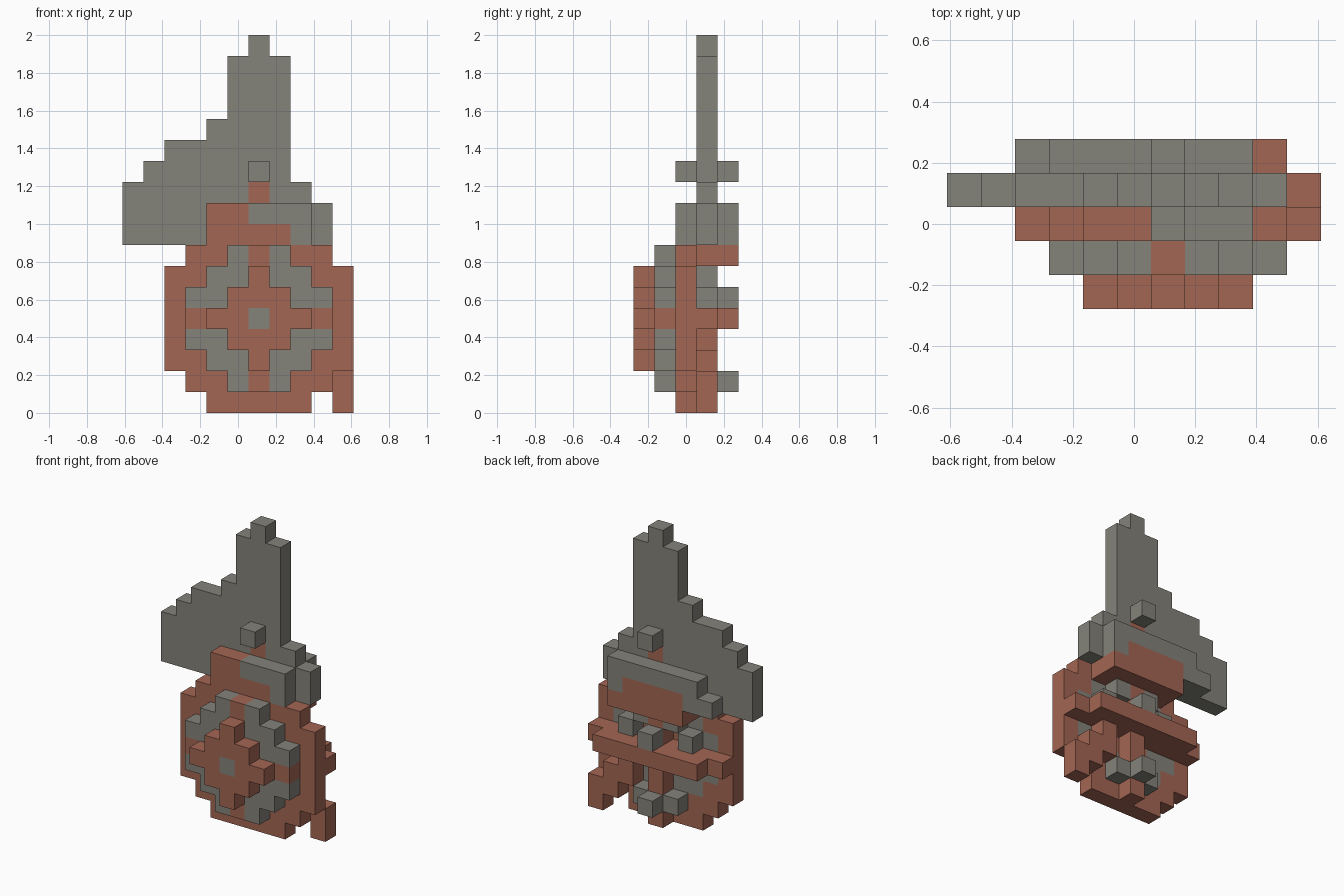
import bpy, bmesh
from mathutils import Vector

old = bpy.data.objects.get("Cube")
if old:
    bpy.data.objects.remove(old, do_unlink=True)

U = 2 / 18                                   # edge of one block
ORIGIN = Vector((-5.5 * U, -2.5 * U, 0))
MID = 6                                      # column of the wheel's axis


def material(name, rgb):
    m = bpy.data.materials.new(name)
    m.use_nodes = True
    m.diffuse_color = (*rgb, 1)
    m.node_tree.nodes["Principled BSDF"].inputs["Base Color"].default_value = (*rgb, 1)
    return m


MATS = [material("clay red", (0.367, 0.133, 0.087)),
        material("stone grey", (0.231, 0.223, 0.195))]
RED, GREY = 0, 1
blocks = {}                                  # (column, layer, row) -> (part, colour)


def fill(part, colour, layer, rows, cols):
    """Fill an inclusive rectangle of blocks in one layer."""
    for k in range(rows[0], rows[1] + 1):
        for i in range(cols[0], cols[1] + 1):
            blocks[i, layer, k] = (part, colour)


def pair(part, colour, layer, row, near, far):
    """Fill the same run of blocks on both sides of the wheel axis."""
    fill(part, colour, layer, (row, row), (MID + near, MID + far))
    fill(part, colour, layer, (row, row), (MID - far, MID - near))


# Wheel: disc, raised ring and stepped hub, half-width by distance from row 4
for d in range(-4, 5):
    a = abs(d)
    row = 4 + d
    if row < 8:
        half = 4 if a <= 2 else 3
        if row == 0:
            half = 2
        fill("wheel_disc", RED, 2, (row, row), (MID - half, MID + half))
    if a <= 3:
        half = (3, 3, 2, 1)[a]
        fill("wheel_ring", RED, 1, (row, row), (MID - half, MID + half))
        if a:
            near = (0, 2, 1, 1)[a]
            pair("wheel_ring", GREY, 1, row, near, half)
            pair("wheel_disc", GREY, 2, row, near, half)
    if a <= 2:
        fill("wheel_hub", RED, 0, (row, row), (MID - 2 + a, MID + 2 - a))
fill("wheel_hub", GREY, 0, (4, 4), (MID, MID))
pair("wheel_disc", RED, 2, 7, 1, 3)

# Tall stepped fin: (first row, last row, first column, last column)
for r0, r1, c0, c1 in ((8, 9, 0, 9), (10, 10, 0, 8), (11, 11, 1, 7), (12, 12, 2, 7),
                       (13, 13, 4, 7), (14, 16, 5, 7), (17, 17, 6, 6)):
    fill("fin", GREY, 3, (r0, r1), (c0, c1))
fill("fin", RED, 3, (10, 10), (MID, MID))

# Pin through the fin
for layer in (2, 3, 4):
    fill("fin_pin", GREY, layer, (11, 11), (MID, MID))

# Clamps holding the fin at the front and back
fill("front_clamp", RED, 2, (8, 8), (4, 7))
fill("front_clamp", RED, 2, (9, 9), (4, 5))
fill("front_clamp", GREY, 2, (9, 9), (6, 8))
fill("front_clamp", GREY, 2, (8, 8), (8, 8))
fill("back_clamp", GREY, 4, (9, 9), (3, 8))
fill("back_clamp", GREY, 4, (8, 8), (2, 8))
fill("back_clamp", RED, 4, (8, 8), (4, 7))
for layer in (3, 4):
    fill("back_clamp", RED, layer, (7, 7), (4, 8))

# Back frame: upright post, cross bar and studs
fill("back_post", RED, 3, (0, 6), (MID, MID))
fill("back_bar", RED, 3, (4, 4), (2, 10))
fill("back_bar", RED, 4, (4, 4), (3, 9))
for row, off in ((1, 1), (5, 2), (6, 1)):
    pair("back_studs", GREY, 3, row, off, off)
for row in (1, 5):
    fill("back_studs", GREY, 4, (row, row), (MID, MID))

# Stepped leg reaching down to the ground
for r0, r1, col in ((0, 1, 10), (1, 2, 9), (2, 3, 8)):
    fill("leg", RED, 3, (r0, r1), (col, col))


def build(part):
    """Make one object from the exposed faces of its blocks."""
    bm = bmesh.new()
    verts = {}

    def vert(p):
        if p not in verts:
            verts[p] = bm.verts.new(ORIGIN + Vector(p) * U)
        return verts[p]

    for cell, (name, colour) in blocks.items():
        if name != part:
            continue
        for axis in range(3):
            b, c = (axis + 1) % 3, (axis + 2) % 3
            for side in (0, 1):
                other = list(cell)
                other[axis] += 2 * side - 1
                if tuple(other) in blocks:
                    continue
                loop = []
                for db, dc in ((0, 0), (1, 0), (1, 1), (0, 1)):
                    p = list(cell)
                    p[axis] += side
                    p[b] += db
                    p[c] += dc
                    loop.append(vert(tuple(p)))
                face = bm.faces.new(loop if side else loop[::-1])
                face.material_index = colour
    # Merge flat areas of one colour
    bmesh.ops.dissolve_limit(bm, angle_limit=0.01, verts=bm.verts[:],
                             edges=bm.edges[:], delimit={'MATERIAL'})
    mesh = bpy.data.meshes.new(part)
    bm.to_mesh(mesh)
    bm.free()
    for m in MATS:
        mesh.materials.append(m)
    bpy.context.collection.objects.link(bpy.data.objects.new(part, mesh))


for part in sorted({name for name, _ in blocks.values()}):
    build(part)
